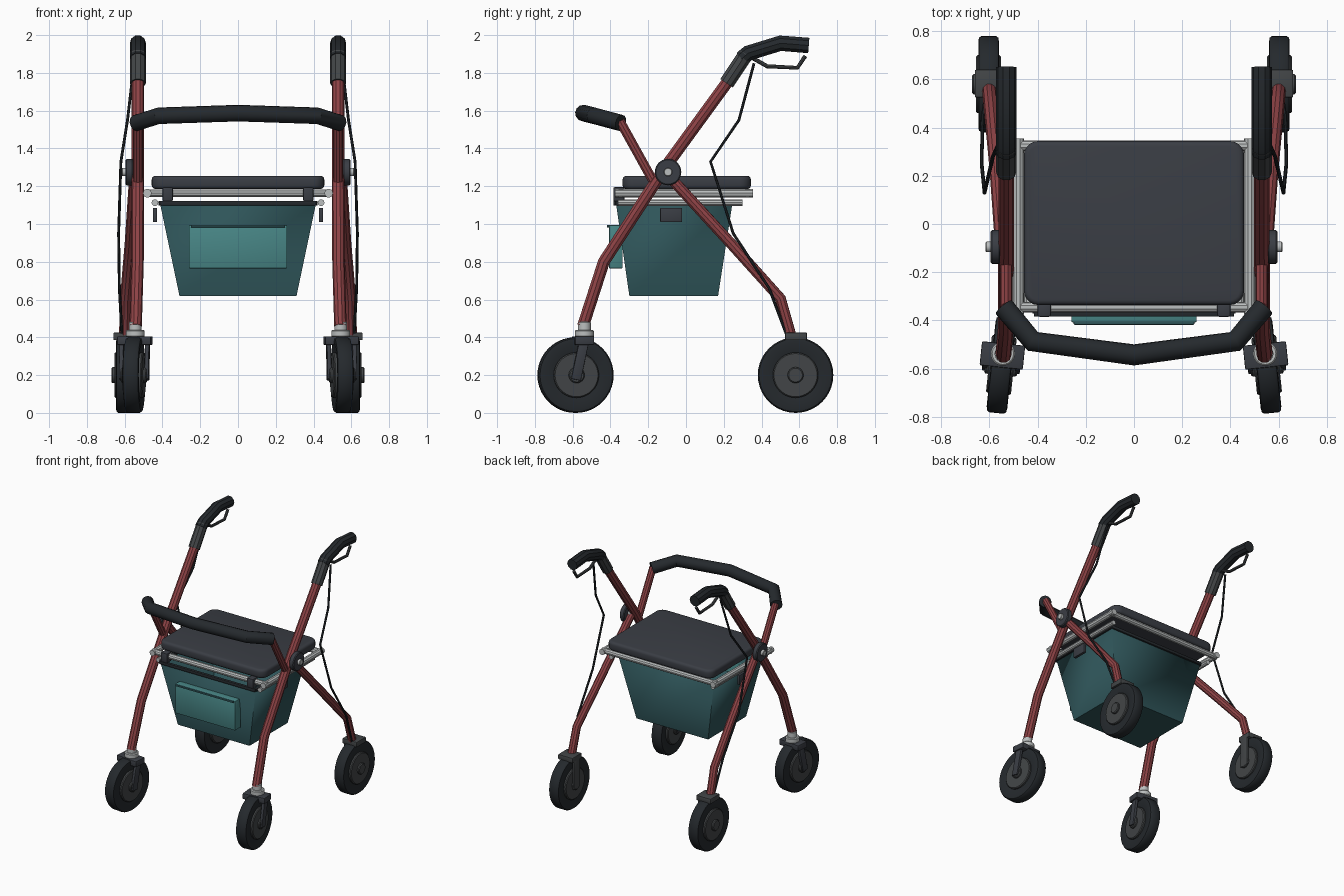
import bpy, bmesh, math
from mathutils import Matrix, Vector

if "Cube" in bpy.data.objects:
    bpy.data.objects.remove(bpy.data.objects["Cube"])


def mat(name, c):
    m = bpy.data.materials.new(name)
    m.diffuse_color = (*c, 1)
    m.use_nodes = True
    m.node_tree.nodes["Principled BSDF"].inputs["Base Color"].default_value = m.diffuse_color
    return m


RED = mat("red_paint", (0.27, 0.055, 0.06))
BLACK = mat("black_rubber", (0.018, 0.022, 0.026))
DARK = mat("dark_grey", (0.042, 0.047, 0.058))
HUB = mat("hub_grey", (0.055, 0.06, 0.063))
LIGHT = mat("light_metal", (0.5, 0.52, 0.52))
TEAL = mat("teal_fabric", (0.028, 0.09, 0.1))
POCKET = mat("pocket_fabric", (0.065, 0.24, 0.24))


def finish(ob, m, angle=35):
    ob.data.materials.clear()
    ob.data.materials.append(m)
    bpy.ops.object.select_all(action='DESELECT')
    ob.select_set(True)
    bpy.context.view_layer.objects.active = ob
    bpy.ops.object.shade_smooth_by_angle(angle=math.radians(angle))
    return ob


def from_bm(name, bm, m):
    bmesh.ops.recalc_face_normals(bm, faces=bm.faces)
    me = bpy.data.meshes.new(name)
    bm.to_mesh(me)
    bm.free()
    ob = bpy.data.objects.new(name, me)
    bpy.context.collection.objects.link(ob)
    return finish(ob, m)


def tube(name, pts, r, m, res=3):
    """Round tube along a straight-segment path."""
    cu = bpy.data.curves.new(name, 'CURVE')
    cu.dimensions = '3D'
    cu.bevel_depth, cu.bevel_resolution, cu.use_fill_caps = r, res, True
    sp = cu.splines.new('POLY')
    sp.points.add(len(pts) - 1)
    for p, c in zip(sp.points, pts):
        p.co = (*c, 1)
    ob = bpy.data.objects.new(name, cu)
    bpy.context.collection.objects.link(ob)
    bpy.ops.object.select_all(action='DESELECT')
    ob.select_set(True)
    bpy.context.view_layer.objects.active = ob
    bpy.ops.object.convert(target='MESH')
    return finish(bpy.context.object, m)


def box(name, lo, hi, m, bevel=0.0, M=None):
    lo, hi = Vector(lo), Vector(hi)
    bm = bmesh.new()
    bmesh.ops.create_cube(bm, size=1)
    for v in bm.verts:
        v.co = (lo + hi) / 2 + v.co * (hi - lo)
    if bevel:
        bmesh.ops.bevel(bm, geom=bm.edges[:], offset=bevel, segments=2, affect='EDGES', profile=0.5)
    if M:
        bm.transform(M)
    return from_bm(name, bm, m)


def lathe(name, prof, M, m, n=40):
    """Revolve (offset, radius) points around the local x axis."""
    bm = bmesh.new()
    vs = [bm.verts.new((x, 0, r)) for x, r in prof]
    es = [bm.edges.new(e) for e in zip(vs, vs[1:])]
    bmesh.ops.spin(bm, geom=vs + es, cent=(0, 0, 0), axis=(1, 0, 0), angle=math.tau, steps=n)
    bmesh.ops.remove_doubles(bm, verts=bm.verts, dist=1e-5)
    bm.transform(M)
    return from_bm(name, bm, m)


def disc(name, x0, x1, r, M, m, b=0.006):
    return lathe(name, [(x0, 0), (x0, r - b), (x0 + b, r), (x1 - b, r), (x1, r - b), (x1, 0)], M, m)


def wheel(name, M):
    lathe(name + "_tyre", [(-.03, .1), (-.036, .125), (-.043, .175), (-.04, .193), (-.03, .2),
                           (.03, .2), (.04, .193), (.043, .175), (.036, .125), (.03, .1), (-.03, .1)], M, BLACK)
    disc(name + "_hub", -.052, .052, .12, M, HUB)
    disc(name + "_axle", -.068, .068, .042, M, HUB)


UPX = Matrix.Rotation(-math.pi / 2, 4, 'Y')  # lathe axis to vertical

for s, side in ((1, "right"), (-1, "left")):
    def P(*pts):
        return [(s * x, y, z) for x, y, z in pts]

    def sbox(name, lo, hi, m, bevel=0.0):
        a, b = sorted((s * lo[0], s * hi[0]))
        return box(side + name, (a, *lo[1:]), (b, *hi[1:]), m, bevel)

    # frame tubes
    tube(side + "_front_leg", P((.53, .24, 1.78), (.53, -.11, 1.3), (.532, -.435, .8),
                                (.542, -.545, .46)), .033, RED)
    tube(side + "_rear_leg", P((.545, -.11, 1.275), (.57, .235, .9), (.595, .5, .605), (.6, .555, .41)), .03, RED)
    tube(side + "_backrest_post", P((.53, -.35, 1.545), (.53, -.17, 1.22)), .026, RED)

    # folding pivot
    C = Matrix.Translation((s * .575, -.095, 1.275))
    disc(side + "_pivot_disc", -.02, .02, .07, C, DARK)
    disc(side + "_pivot_bolt", -.04, .04, .022, C, LIGHT, .003)

    # handle, brake lever and cable
    tube(side + "_handle_sleeve", P((.53, .215, 1.745), (.53, .318, 1.9)), .042, HUB)
    tube(side + "_grip", P((.53, .295, 1.875), (.53, .33, 1.905), (.53, .5, 1.957), (.53, .65, 1.945)), .043, BLACK)
    tube(side + "_brake_lever", P((.53, .35, 1.88), (.53, .43, 1.835), (.53, .59, 1.827), (.53, .632, 1.89)), .011, HUB, 2)
    tube(side + "_brake_cable", P((.55, .36, 1.85), (.585, .28, 1.55), (.62, .13, 1.33), (.632, .25, .95),
                                  (.628, .44, .66), (.615, .53, .42)), .008, BLACK, 2)

    # rear wheel with bracket and inner plate
    wheel(side + "_rear_wheel", Matrix.Translation((s * .603, .58, .2)))
    sbox("_rear_bracket", (.535, .525, .385), (.66, .64, .425), HUB, .005)
    sbox("_rear_inner_plate", (.535, .545, .17), (.55, .62, .4), HUB, .004)

    # front caster, toed slightly outwards
    M = Matrix.Translation((s * .55, -.585, .2)) @ Matrix.Rotation(s * math.radians(6), 4, 'Z')
    wheel(side + "_front_wheel", M)
    box(side + "_fork_crown", (-.09, -.01, .16), (.09, .09, .205), DARK, .005, M)
    for k in (-1, 1):
        tilt = M @ Matrix.Translation((k * .068, 0, 0)) @ Matrix.Rotation(math.radians(-12), 4, 'X')
        box(side + "_fork_arm", (-.011, -.026, -.025), (.011, .026, .19), DARK, .004, tilt)
    for nm, x0, x1, r in (("_caster_collar", .4, .44, .05), ("_caster_stem", .43, .485, .034)):
        disc(side + nm, x0, x1, r, Matrix.Translation((s * .544, -.538, 0)) @ UPX, LIGHT)

    # side rails and strap tabs
    tube(side + "_seat_rail", P((.48, -.375, 1.163), (.48, .355, 1.163)), .023, LIGHT)
    tube(side + "_basket_rail", P((.44, -.36, 1.113), (.44, .3, 1.113)), .018, LIGHT)
    sbox("_strap_tab", (.428, -.137, 1.01), (.45, -.02, 1.085), DARK, .004)
    sbox("_front_clip", (.345, -.385, 1.12), (.4, -.325, 1.195), DARK, .008)

# cross rails under the seat
for y, nm in ((-.345, "front"), (.325, "rear")):
    tube(nm + "_cross_rail", [(-.495, y, 1.163), (.495, y, 1.163)], .022, LIGHT)

# seat cushion: rounded slab with softened rims
bm = bmesh.new()
bmesh.ops.create_cube(bm, size=1)
for v in bm.verts:
    v.co = Vector((v.co.x * .914, v.co.y * .68 + .004, v.co.z * .07 + 1.22))
bmesh.ops.bevel(bm, geom=[e for e in bm.edges if abs(e.verts[0].co.z - e.verts[1].co.z) > .01],
                offset=.06, segments=5, affect='EDGES', profile=0.5)
rim = [e for e in bm.edges if abs(e.verts[0].co.z - e.verts[1].co.z) < .001]
bmesh.ops.bevel(bm, geom=rim, offset=.02, segments=3, affect='EDGES', profile=0.5)
from_bm("seat", bm, DARK)

# padded backrest
tube("backrest", [(-.54, -.345, 1.535), (-.42, -.487, 1.573), (0, -.543, 1.587),
                  (.42, -.487, 1.573), (.54, -.345, 1.535)], .044, BLACK, 4)

# tapered basket, open at the top
bm = bmesh.new()
ring = lambda x, y0, y1, z: [bm.verts.new(c) for c in ((-x, y0, z), (x, y0, z), (x, y1, z), (-x, y1, z))]
lo, hi = ring(.31, -.3, .17, .62), ring(.412, -.37, .245, 1.105)
bm.faces.new(lo)
for i in range(4):
    j = (i + 1) % 4
    bm.faces.new((lo[i], lo[j], hi[j], hi[i]))
basket = from_bm("basket", bm, TEAL)
sol = basket.modifiers.new("wall", 'SOLIDIFY')
sol.thickness = .01

# basket rim
for y in (-.372, .245):
    box("basket_rim", (-.415, y - .012, 1.098), (.415, y + .012, 1.122), BLACK, .004)
for x in (-.41, .41):
    box("basket_rim", (x - .012, -.372, 1.098), (x + .012, .245, 1.122), BLACK, .004)

# front pocket with top trim
box("pocket", (-.26, -.408, .765), (.26, -.335, .995), POCKET, .006)
box("pocket_trim", (-.25, -.418, .982), (.25, -.402, .996), TEAL, .003)
